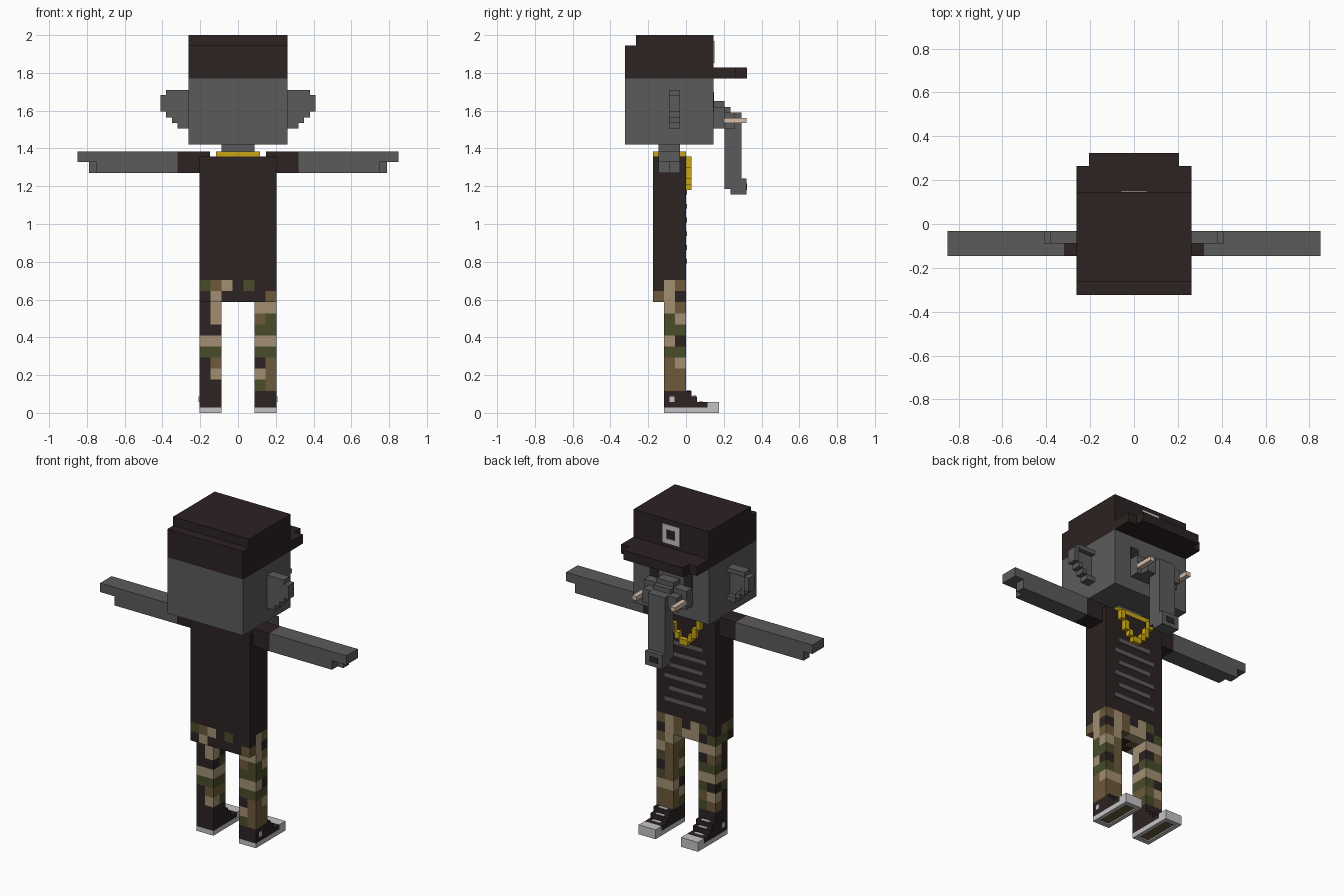
import bpy, bmesh
from mathutils import Vector

if "Cube" in bpy.data.objects:
    bpy.data.objects.remove(bpy.data.objects["Cube"])

PALETTE = {
    "K": ("dark_cloth", (.026, .016, .016)),
    "S": ("grey_skin", (.105, .105, .105)),
    "Y": ("gold", (.58, .38, .008)),
    "T": ("camo_tan", (.36, .275, .17)),
    "B": ("camo_brown", (.15, .102, .042)),
    "G": ("camo_green", (.065, .072, .023)),
    "W": ("off_white", (.55, .55, .55)),
    "I": ("ivory", (.68, .51, .40)),
    "E": ("eye_dark", (.022, .022, .022)),
}
KEYS = list(PALETTE)
MATS = []
for label, col in PALETTE.values():
    m = bpy.data.materials.new(label)
    m.diffuse_color = (*col, 1)
    m.use_nodes = True
    m.node_tree.nodes["Principled BSDF"].inputs["Base Color"].default_value = m.diffuse_color
    MATS.append(m)

U = 0.0293   # small block
C = 2 * U    # camo patch


def finish(name, bm):
    me = bpy.data.meshes.new(name)
    bmesh.ops.recalc_face_normals(bm, faces=bm.faces)
    bm.to_mesh(me)
    bm.free()
    for m in MATS:
        me.materials.append(m)
    ob = bpy.data.objects.new(name, me)
    bpy.context.collection.objects.link(ob)
    return ob


def boxes(name, items, mirror=False):
    """Part made from axis-aligned boxes: colour, x0, x1, y0, y1, z0, z1."""
    bm = bmesh.new()
    for key, x0, x1, y0, y1, z0, z1 in items:
        spans = [(x0, x1)] + ([(-x1, -x0)] if mirror else [])
        for a, b in spans:
            vs = bmesh.ops.create_cube(bm, size=1)["verts"]
            for v in vs:
                v.co = Vector(((a + b) / 2 + v.co.x * (b - a),
                               (y0 + y1) / 2 + v.co.y * (y1 - y0),
                               (z0 + z1) / 2 + v.co.z * (z1 - z0)))
            for f in {f for v in vs for f in v.link_faces}:
                f.material_index = KEYS.index(key)
    return finish(name, bm)


def patches(name, origin, size, layers):
    """Patchwork block; layers go top to bottom, rows inside go -y to +y."""
    cells = {(i, j, len(layers) - 1 - k): c
             for k, layer in enumerate(layers)
             for j, row in enumerate(layer.split()) for i, c in enumerate(row)}
    bm = bmesh.new()
    for (i, j, k), c in cells.items():
        for ax in range(3):
            for s in (0, 1):
                n = [i, j, k]
                n[ax] += 2 * s - 1
                if tuple(n) in cells:
                    continue
                vs = []
                for p, q in ((0, 0), (1, 0), (1, 1), (0, 1)):
                    o = [i, j, k]
                    o[ax] += s
                    o[(ax + 1) % 3] += p
                    o[(ax + 2) % 3] += q
                    vs.append(bm.verts.new([origin[t] + size * o[t] for t in range(3)]))
                bm.faces.new(vs).material_index = KEYS.index(c)
    bmesh.ops.remove_doubles(bm, verts=bm.verts, dist=1e-4)
    return finish(name, bm)


# Head, neck and eyes
boxes("head", [("S", -.262, .262, -.323, .145, 1.42, 1.77)])
boxes("neck", [("S", -.087, .087, -.145, -.032, 1.36, 1.42)])
boxes("eyes", [("E", .088, .147, .14, .149, 1.59, 1.70)], True)

# Cap with stepped brim and square patch
boxes("cap", [("K", -.262, .262, -.323, .145, 1.77, 1.945),
              ("K", -.262, .262, -.265, .145, 1.945, 2.0)])
boxes("cap_brim", [("K", -.262, .262, .145, .265, 1.77, 1.828),
                   ("K", -.205, .205, .265, .323, 1.77, 1.828)])
boxes("cap_patch", [("W", -C, C, .14, .15, 1.94, 1.97),
                    ("W", -C, C, .14, .15, 1.853, 1.882),
                    ("W", -C, -U, .14, .15, 1.882, 1.94),
                    ("W", U, C, .14, .15, 1.882, 1.94)])

# Ears: stepped back sheet with a raised rim
boxes("ears", [("S", .262, .38, -.09, -.061, 1.595, 1.71),
               ("S", .38, .41, -.09, -.032, 1.595, 1.682),
               ("S", .262, .38, -.061, -.032, 1.682, 1.71),
               ("S", .262, .38, -.09, -.061, 1.565, 1.595),
               ("S", .35, .38, -.061, -.032, 1.565, 1.595),
               ("S", .262, .35, -.09, -.061, 1.535, 1.565),
               ("S", .32, .35, -.061, -.032, 1.535, 1.565),
               ("S", .262, .32, -.09, -.032, 1.505, 1.535)], True)

# Trunk: stepped bridge, hanging length, curled tip
boxes("trunk", [("S", -C, C, .145, .205, 1.505, 1.65),
                ("S", -C, C, .205, .235, 1.48, 1.62),
                ("S", -C, C, .235, .293, 1.24, 1.59),
                ("S", -C, C, .205, .235, 1.185, 1.48),
                ("S", -C, C, .235, .32, 1.155, 1.24),
                ("E", -U, U, .315, .323, 1.18, 1.215)])
boxes("tusk_sockets", [("S", C, .147, .145, .205, 1.505, 1.62),
                       ("S", C, .117, .205, .26, 1.505, 1.59)], True)
boxes("tusks", [("I", .117, .147, .205, .32, 1.535, 1.562)], True)

# Shirt with stripes, patchwork hem, sleeves
boxes("shirt", [("K", -7 * U, 7 * U, -.176, 0, 12 * C, 1.357)])
boxes("shirt_stripes", [("S", -.145 + (.03 if n % 2 else 0), .145 - (.03 if n % 2 else 0),
                         -.004, .004, .79 + .073 * n, .815 + .073 * n) for n in range(6)])
patches("hem", (-7 * U, -.176, 10 * C), C,
        ["GBTDGDD BDDDDDT DGTDBTB".replace("D", "K"),
         "DTDDDDB GTBDBTT GDTTBTD".replace("D", "K")])
boxes("sleeves", [("K", .147, .32, -.145, -.032, 1.27, 1.383)], True)

# Arms with stepped hands
boxes("arms", [("S", .32, .75, -.145, -.032, 1.27, 1.383),
               ("S", .75, .85, -.145, -.032, 1.327, 1.383),
               ("S", .75, .79, -.09, -.032, 1.27, 1.327)], True)

# Gold collar and hanging chain
boxes("collar", [("Y", -.117, .117, -.176, -.145, 1.357, 1.385),
                 ("Y", -.117, .117, -.032, 0, 1.357, 1.385),
                 ("Y", -.117, -.087, -.145, -.032, 1.357, 1.385),
                 ("Y", .087, .117, -.145, -.032, 1.357, 1.385)])
boxes("chain", [("Y", 3 * U, 4 * U, 0, U, 1.30, 1.357),
                ("Y", 2 * U, 3 * U, 0, U, 1.24, 1.30),
                ("Y", U, 2 * U, 0, U, 1.21, 1.25),
                ("Y", 0, U, 0, U, 1.18, 1.215)], True)

# Patchwork trouser legs
RIGHT = "TT TB|BG BT|GG BG|TT BK|GG BG|KB TT|TB BB|GB BB"
LEFT = "KT TT|KT BK|KK GG|TT TT|GG KG|KB TB|KT BG|KK KK"
patches("right_leg", (3 * U, -2 * C, 2 * C), C, RIGHT.split("|"))
patches("left_leg", (-7 * U, -2 * C, 2 * C), C, LEFT.split("|"))

# Shoes: rim sole with recessed tread, stepped upper, toe cap, laces, side patch
X0, X1 = 3 * U, 7 * U
boxes("shoe_soles", [("W", X0, X1, -.117, -.09, 0, U), ("W", X0, X1, .145, .175, 0, U),
                     ("W", X0, X0 + .025, -.09, .145, 0, U),
                     ("W", X1 - .025, X1, -.09, .145, 0, U),
                     ("B", X0 + .025, X1 - .025, -.09, .145, .008, U),
                     ("W", X0, X1, .115, .175, U, C)], True)
boxes("shoe_uppers", [("K", X0, X1, -.117, 0, U, 4 * U),
                      ("K", X0, X1, 0, U, U, 4 * U),
                      ("K", X0, X1, U, C, U, 3 * U),
                      ("K", X0, X1, C, .115, U, 2 * U)], True)
boxes("shoe_details", [("W", X0 + U, X1 - U, .004, .025, 4 * U - .004, 4 * U + .003),
                       ("W", X0 + U, X1 - U, .034, .054, 3 * U - .004, 3 * U + .003),
                       ("W", X0 + U, X1 - U, .07, .09, 2 * U - .004, 2 * U + .003),
                       ("W", X1 - .004, X1 + .003, -.088, -.06, C, 3 * U)], True)
